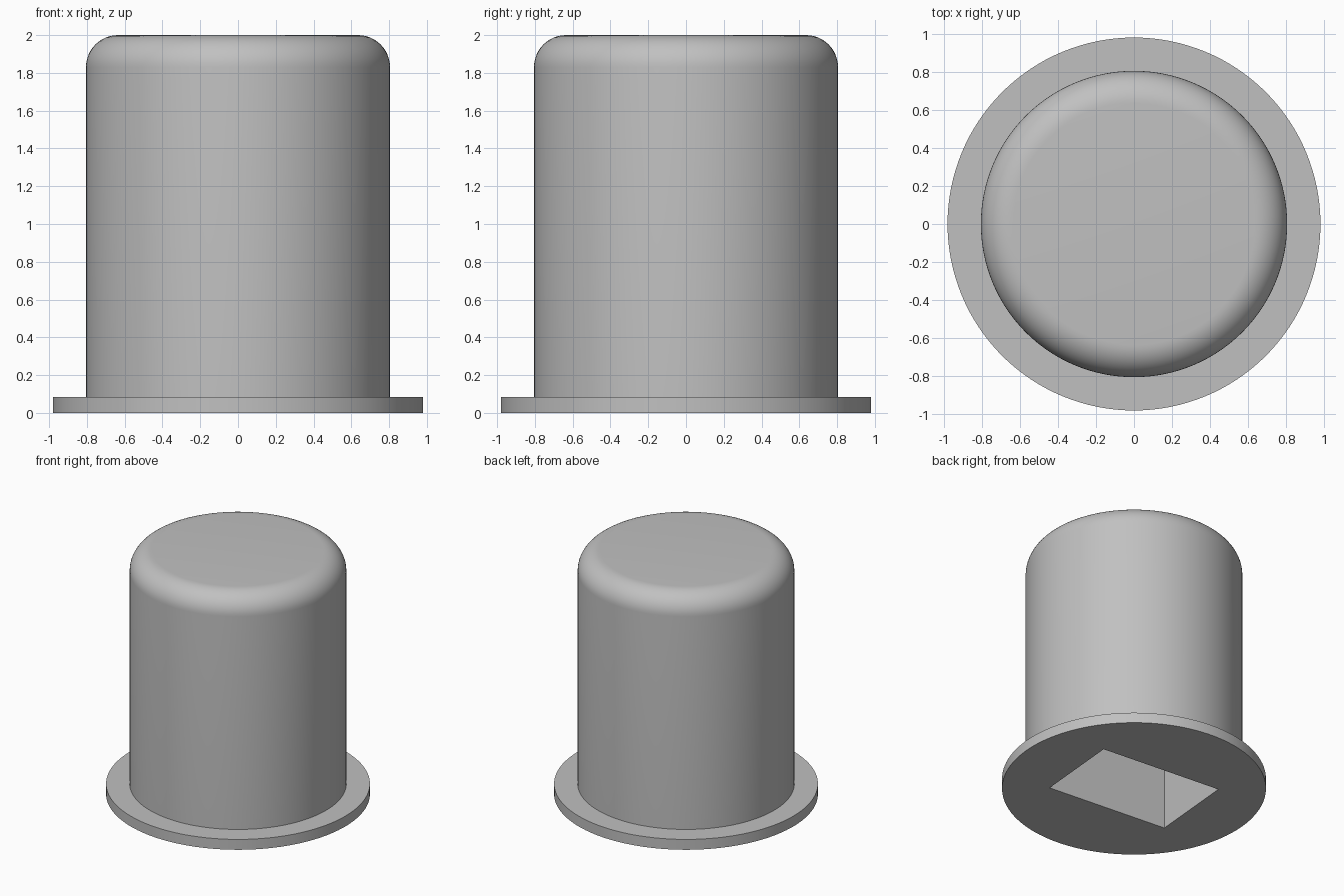
import bpy, bmesh
from math import sin, cos, pi, radians

cube = bpy.data.objects.get("Cube")
if cube:
    bpy.data.objects.remove(cube, do_unlink=True)

grey = bpy.data.materials.new("plain grey")
grey.use_nodes = True
colour = (0.53, 0.53, 0.53, 1)
grey.diffuse_color = colour
grey.node_tree.nodes["Principled BSDF"].inputs["Base Color"].default_value = colour

SEGMENTS = 128
FLANGE_R, FLANGE_H = 0.98, 0.085
BODY_R, FILLET, TOP = 0.805, 0.17, 2.0


def make_object(name, bm):
    bmesh.ops.recalc_face_normals(bm, faces=bm.faces)
    mesh = bpy.data.meshes.new(name)
    bm.to_mesh(mesh)
    bm.free()
    mesh.materials.append(grey)
    obj = bpy.data.objects.new(name, mesh)
    bpy.context.collection.objects.link(obj)
    return obj


def lathe(name, profile):
    """Stack rings of (radius, height) and cap both ends."""
    bm = bmesh.new()
    rings = [[bm.verts.new((r * cos(2 * pi * i / SEGMENTS), r * sin(2 * pi * i / SEGMENTS), z))
              for i in range(SEGMENTS)] for r, z in profile]
    for low, high in zip(rings, rings[1:]):
        for i in range(SEGMENTS):
            j = (i + 1) % SEGMENTS
            bm.faces.new((low[i], low[j], high[j], high[i]))
    bm.faces.new(rings[0][::-1])
    bm.faces.new(rings[-1])
    return make_object(name, bm)


# Flanged cap with a rounded top edge
steps = 12
fillet = [(BODY_R - FILLET + FILLET * cos(a), TOP - FILLET + FILLET * sin(a))
          for a in (pi / 2 * k / steps for k in range(steps + 1))]
cap = lathe("flanged_cap", [(FLANGE_R, 0), (FLANGE_R, FLANGE_H), (BODY_R, FLANGE_H)] + fillet)

# Slightly turned rectangular socket cut up from the underside
DEPTH = 1.4
bm = bmesh.new()
bmesh.ops.create_cube(bm, size=1)
for v in bm.verts:
    v.co.x *= 1.04
    v.co.y *= 0.70
    v.co.z = DEPTH if v.co.z > 0 else -0.2
cutter = make_object("socket_cutter", bm)
cutter.rotation_euler.z = radians(-5)
cutter.hide_render = True
cutter.hide_viewport = False
cutter.display_type = 'WIRE'

cut = cap.modifiers.new("socket", 'BOOLEAN')
cut.operation = 'DIFFERENCE'
cut.solver = 'EXACT'
cut.object = cutter

# Apply the cut, then shade the curved walls smooth
bpy.ops.object.select_all(action='DESELECT')
cap.select_set(True)
bpy.context.view_layer.objects.active = cap
bpy.ops.object.modifier_apply(modifier=cut.name)
bpy.data.objects.remove(cutter, do_unlink=True)
bpy.ops.object.shade_smooth_by_angle(angle=radians(30))
